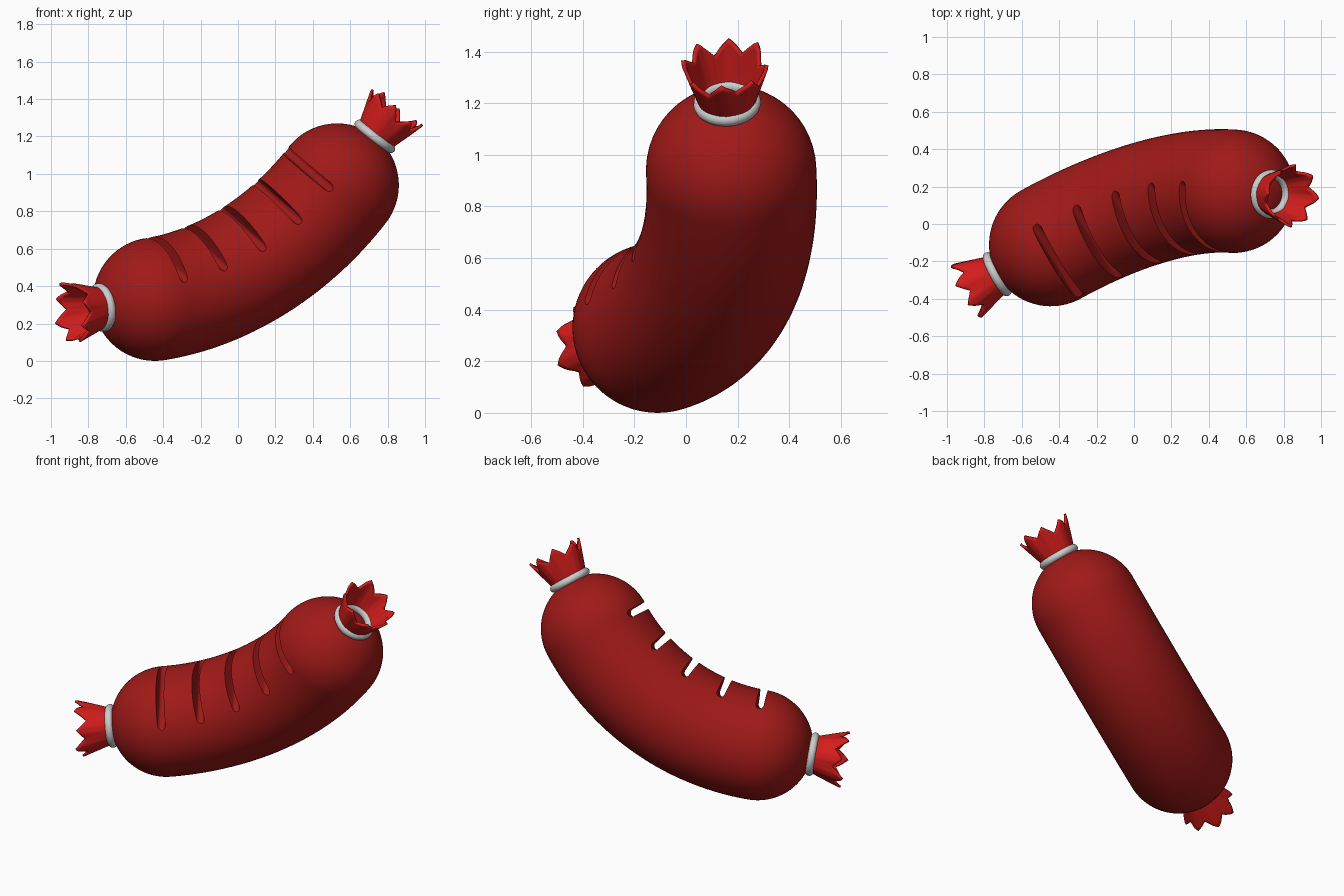
import bpy, bmesh
from math import sin, cos, pi, radians
from mathutils import Vector, Matrix

if "Cube" in bpy.data.objects:
    bpy.data.objects.remove(bpy.data.objects["Cube"])

# Bent centre line: an arc between the two end-cap centres
R = 0.33
P0, P1 = Vector((-0.445, -0.11, 0.33)), Vector((0.53, 0.175, 0.94))
H = radians(26)
C = (P1 - P0).normalized()
N = C.cross(Vector((-0.278, -0.596, 0.753))).normalized()
B = N.cross(C)
RHO = (P1 - P0).length / (2 * sin(H))
O = (P0 + P1) / 2 + B * RHO * cos(H)


def frame(phi):
    """Position, tangent and inward normal on the arc."""
    return (O + RHO * (sin(phi) * C - cos(phi) * B),
            cos(phi) * C + sin(phi) * B,
            cos(phi) * B - sin(phi) * C)


def material(name, col):
    m = bpy.data.materials.new(name)
    m.diffuse_color = (*col, 1)
    m.use_nodes = True
    m.node_tree.nodes["Principled BSDF"].inputs["Base Color"].default_value = m.diffuse_color
    return m


def make(name, bm, mat=None):
    bmesh.ops.recalc_face_normals(bm, faces=bm.faces)
    me = bpy.data.meshes.new(name)
    bm.to_mesh(me)
    bm.free()
    ob = bpy.data.objects.new(name, me)
    bpy.context.collection.objects.link(ob)
    if mat:
        me.materials.append(mat)
    return ob


def activate(ob):
    bpy.ops.object.select_all(action='DESELECT')
    ob.select_set(True)
    bpy.context.view_layer.objects.active = ob


def smooth(ob, angle):
    activate(ob)
    bpy.ops.object.shade_smooth_by_angle(angle=radians(angle))


def loft(bm, rings):
    for a, b in zip(rings, rings[1:]):
        n = len(a)
        for i in range(n):
            bm.faces.new((a[i], a[(i + 1) % n], b[(i + 1) % n], b[i]))


skin = material("skin_red", (0.35, 0.010, 0.009))
bright = material("end_red", (0.65, 0.012, 0.011))

# Sausage body: tube with hemispherical caps
bm = bmesh.new()
SEG, CAP, MID = 72, 18, 36
stations = [(-H, -R * cos(k * pi / 2 / CAP), R * sin(k * pi / 2 / CAP)) for k in range(1, CAP)]
stations += [(-H + 2 * H * k / MID, 0, R) for k in range(MID + 1)]
stations += [(H, R * sin(k * pi / 2 / CAP), R * cos(k * pi / 2 / CAP)) for k in range(1, CAP)]
rings = []
for phi, off, r in stations:
    p, t, nr = frame(phi)
    rings.append([bm.verts.new(p + t * off + r * (cos(a) * nr + sin(a) * N))
                  for a in (2 * pi * i / SEG for i in range(SEG))])
loft(bm, rings)
for ring, phi, s in ((rings[0], -H, -1), (rings[-1], H, 1)):
    p, t, _ = frame(phi)
    tip = bm.verts.new(p + t * R * s)
    for i in range(SEG):
        bm.faces.new((ring[i], ring[(i + 1) % SEG], tip))
body = make("sausage_body", bm, skin)

# Five round-bottomed slits across the concave side
bm = bmesh.new()
W, D = 0.024, 0.115
profile = [(W, R + 0.2), (-W, R + 0.2)]
profile += [(-W * cos(k * pi / 8), R - D + W - W * sin(k * pi / 8)) for k in range(9)]
for j in range(5):
    p, t, nr = frame(H * 0.96 * (j / 2 - 1))
    ends = [[bm.verts.new(p + t * u + nr * v + N * s) for u, v in profile] for s in (-0.45, 0.45)]
    loft(bm, ends)
    for e in ends:
        bm.faces.new(e)
cutter = make("slit_cutter", bm)
cutter.hide_render = True
mod = body.modifiers.new("slits", 'BOOLEAN')
mod.operation, mod.solver, mod.object = 'DIFFERENCE', 'EXACT', cutter
activate(body)
bpy.ops.object.modifier_apply(modifier=mod.name)
bpy.data.objects.remove(cutter)
smooth(body, 35)


def casing_end(side, phi, s):
    p, t, nr = frame(phi)
    axis = t * s
    mat = Matrix((nr, axis.cross(nr), axis)).transposed().to_4x4()
    mat.translation = p

    # Grey tie ring
    bpy.ops.mesh.primitive_torus_add(major_radius=0.106, minor_radius=0.025,
                                     major_segments=48, minor_segments=14)
    ring = bpy.context.object
    ring.name = side + "_tie_ring"
    ring.matrix_world = mat @ Matrix.Translation((0, 0, 0.33))
    smooth(ring, 60)

    # Flared pleated casing end with a pointed rim
    bm = bmesh.new()
    n, rows = 96, 10
    rings = []
    for k in range(rows + 1):
        f = k / rows
        row = []
        for i in range(n):
            a = 2 * pi * i / n
            wave = cos(8 * a)
            r = 0.09 + 0.062 * f ** 0.9 + 0.011 * f * wave
            tri = abs((8 * i / n) % 1 * 2 - 1)
            z = 0.305 + f * (0.165 + 0.058 * tri + 0.012 * f * sin(3 * a))
            row.append(bm.verts.new(mat @ Vector((r * cos(a), r * sin(a), z))))
        rings.append(row)
    loft(bm, rings)
    end = make(side + "_casing_end", bm, bright)
    sol = end.modifiers.new("thickness", 'SOLIDIFY')
    sol.thickness, sol.offset = 0.014, 0
    smooth(end, 40)


casing_end("left", -H, -1)
casing_end("right", H, 1)
